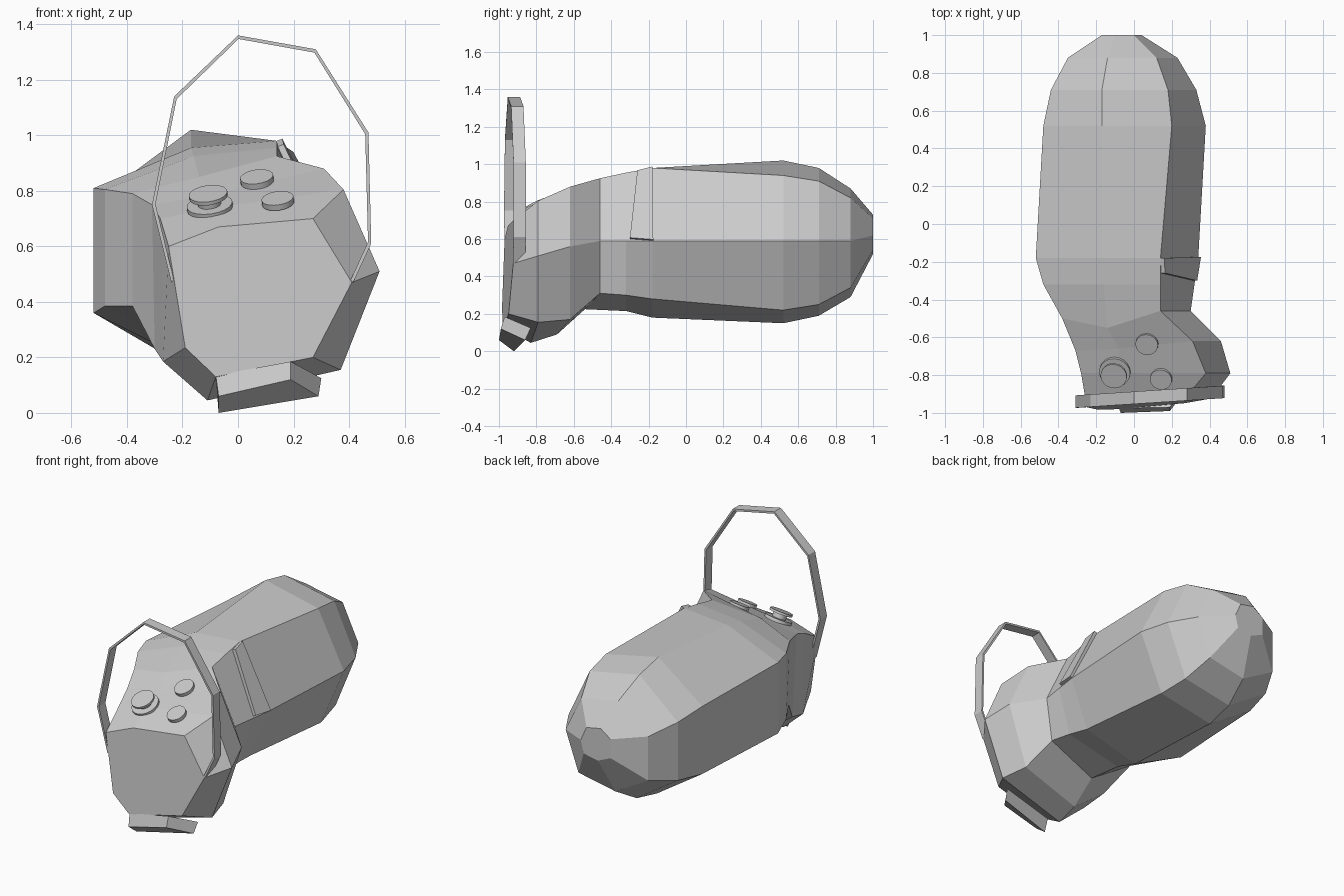
import bpy, bmesh
from mathutils import Vector

if "Cube" in bpy.data.objects:
    bpy.data.objects.remove(bpy.data.objects["Cube"])


def make_object(name, verts, faces):
    mesh = bpy.data.meshes.new(name)
    mesh.from_pydata([tuple(v) for v in verts], [], faces)
    bm = bmesh.new()
    bm.from_mesh(mesh)
    bmesh.ops.recalc_face_normals(bm, faces=bm.faces)
    bm.to_mesh(mesh)
    bm.free()
    obj = bpy.data.objects.new(name, mesh)
    bpy.context.collection.objects.link(obj)
    return obj


def loft(name, rings):
    """Skin a list of equal-sized closed rings and cap both ends."""
    n = len(rings[0])
    verts = [v for r in rings for v in r]
    faces = [(i * n + j, i * n + (j + 1) % n, (i + 1) * n + (j + 1) % n, (i + 1) * n + j)
             for i in range(len(rings) - 1) for j in range(n)]
    faces += [tuple(range(n)), tuple(range(len(verts) - n, len(verts)))]
    return make_object(name, verts, faces)


# Body: seven-sided sections (x, z) running from the tail to the head
sections = {
    1.0: [(-.17, .68), (-.10, .73), (0, .71), (.04, .62), (.02, .54), (-.08, .52), (-.17, .56)],
    .88: [(-.35, .70), (-.14, .87), (.12, .82), (.23, .59), (.14, .34), (-.12, .29), (-.35, .42)],
    .71: [(-.44, .75), (-.17, .98), (.18, .91), (.33, .59), (.19, .25), (-.15, .19), (-.44, .38)],
    .52: [(-.48, .79), (-.17, 1.02), (.20, .94), (.38, .59), (.22, .22), (-.16, .15), (-.48, .36)],
    -.18: [(-.52, .81), (-.17, .955), (.14, .98), (.34, .59), (.22, .28), (-.16, .18), (-.52, .36)],
    -.32: [(-.48, .805), (-.16, .925), (.14, .955), (.32, .59), (.24, .30), (-.14, .215), (-.48, .385)],
    -.46: [(-.38, .79), (-.14, .85), (.14, .925), (.30, .59), (.26, .31), (-.12, .225), (-.38, .385)],
    -.62: [(-.31, .75), (-.08, .79), (.31, .88), (.46, .56), (.33, .17), (-.11, .09), (-.30, .23)],
    -.79: [(-.28, .70), (-.08, .74), (.38, .805), (.51, .51), (.37, .155), (-.11, .045), (-.27, .185)],
}
# Head sections lean: lengthwise shift of each corner
lean = {-.46: (-.04, -.09, 0, 0, 0, -.08, -.03), -.62: (-.05, -.04, 0, 0, 0, -.07, -.02),
        -.79: (0, 0, 0, 0, 0, -.04, 0)}
rings = [[(x, y + d, z) for (x, z), d in zip(pts, lean.get(y, (0,) * 7))]
         for y, pts in sections.items()]
face = [(-.25, .60), (-.07, .67), (.27, .70), (.41, .47), (.27, .20), (-.08, .13), (-.19, .235)]
rings.append([(x, -.95 + .08 * x - .05 * (.6 - z), z) for x, z in face])
loft("body", rings)

# Handle: thin flat band arching over the head
path = [(.415, .47), (.48, .61), (.47, 1.01), (.28, 1.31), (0, 1.36), (-.23, 1.14), (-.31, .75), (-.24, .47)]
band = []
for x, z in path:
    y = -.92 + .065 * x
    inward = (Vector((.08, 0, .82)) - Vector((x, 0, z))).normalized() * .013
    outer = [Vector((x, y - .033, z)), Vector((x, y + .033, z))]
    band.append(outer + [outer[1] + inward, outer[0] + inward])
loft("handle", band)

# Foot: tilted wedge block under the front
loft("front_foot", [
    [(.19, -.97, .185), (.30, -.83, .125), (.29, -.86, .06), (.19, -.99, .12)],
    [(-.08, -.975, .135), (-.06, -.88, .07), (-.07, -.92, 0), (-.07, -1.0, .06)],
])

# Side strip: raised plate on the right shoulder
plate = [Vector(p) for p in ((.14, -.18, .98), (.145, -.26, .96), (.315, -.30, .60), (.335, -.175, .59))]
out = Vector((.89, 0, .35)) * .022
loft("side_strip", [[p - out for p in plate], [p + out for p in plate]])

# Buttons: discs lying on the sloping top of the head
normal = Vector((-.143, -.476, 1)).normalized()
tilt = normal.to_track_quat('Z', 'Y').to_euler()


def disc(name, x, y, lift, radius, height):
    z = .825 + .143 * (x - .065) + .476 * (y + .64)
    bpy.ops.mesh.primitive_cylinder_add(vertices=20, radius=radius, depth=height,
                                        location=Vector((x, y, z)) + normal * lift, rotation=tilt)
    obj = bpy.context.object
    obj.name = name
    bpy.ops.object.shade_smooth_by_angle()


disc("button_back", .07, -.63, .012, .06, .022)
disc("button_front", .145, -.815, .012, .058, .022)
disc("knob_base", -.10, -.78, .006, .083, .026)
disc("knob_stem", -.10, -.78, .03, .042, .05)
disc("knob_cap", -.10, -.78, .055, .07, .014)
